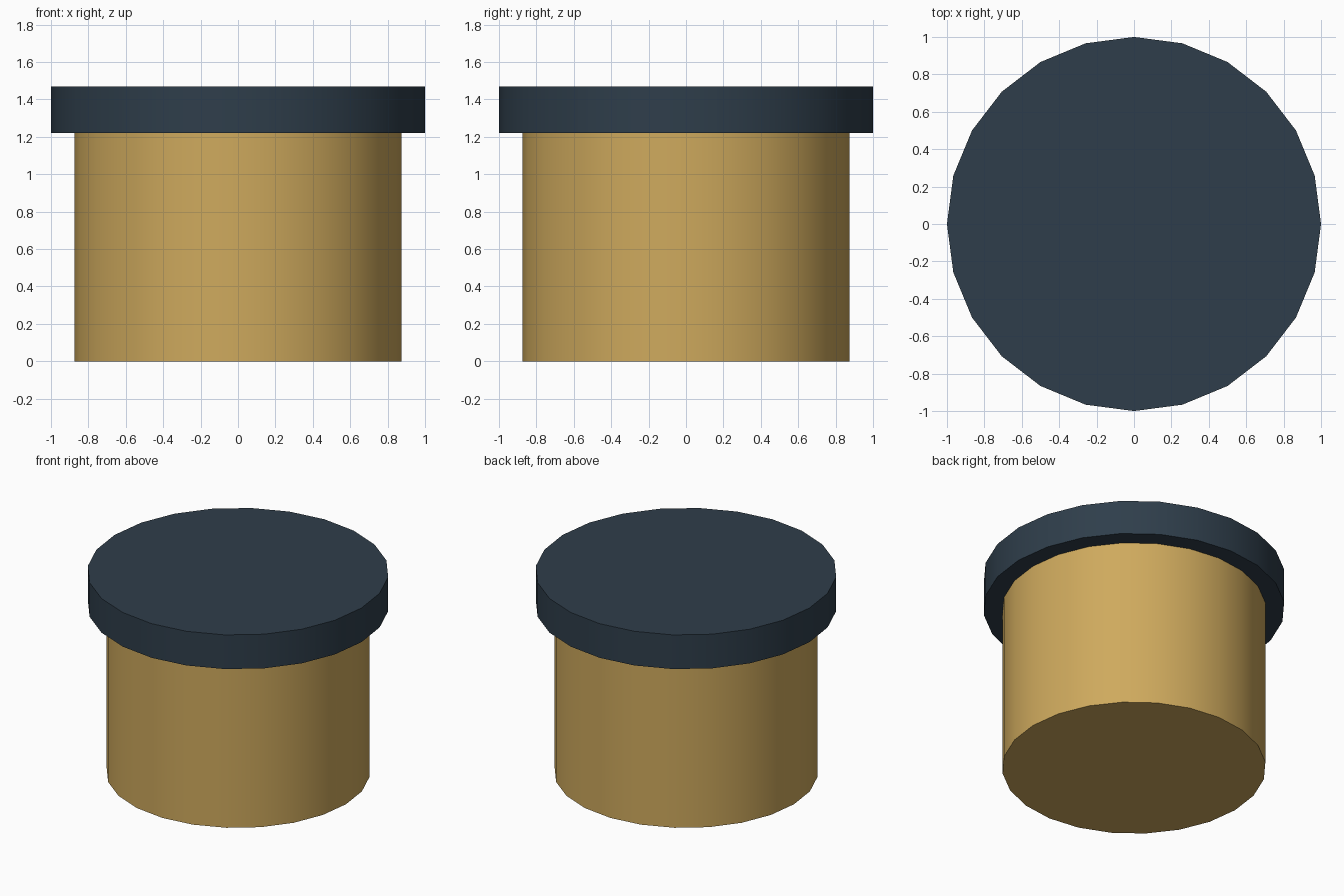
import bpy
import math

if "Cube" in bpy.data.objects:
    bpy.data.objects.remove(bpy.data.objects["Cube"])


def material(name, color):
    mat = bpy.data.materials.new(name)
    mat.diffuse_color = (*color, 1.0)
    mat.use_nodes = True
    mat.node_tree.nodes["Principled BSDF"].inputs["Base Color"].default_value = mat.diffuse_color
    return mat


def drum(name, radius, z0, z1, mat):
    """24-sided capped cylinder from z0 to z1, smooth round the side."""
    bpy.ops.mesh.primitive_cylinder_add(
        vertices=24, radius=radius, depth=z1 - z0, location=(0, 0, (z0 + z1) / 2))
    obj = bpy.context.object
    obj.name = name
    obj.data.materials.append(mat)
    bpy.ops.object.shade_smooth_by_angle(angle=math.radians(30))
    return obj


tan = material("tan", (0.62, 0.40, 0.11))
slate = material("dark_slate", (0.028, 0.048, 0.07))

# Jar body
drum("body", 0.875, 0.0, 1.22, tan)

# Overhanging lid
drum("lid", 1.0, 1.22, 1.47, slate)
